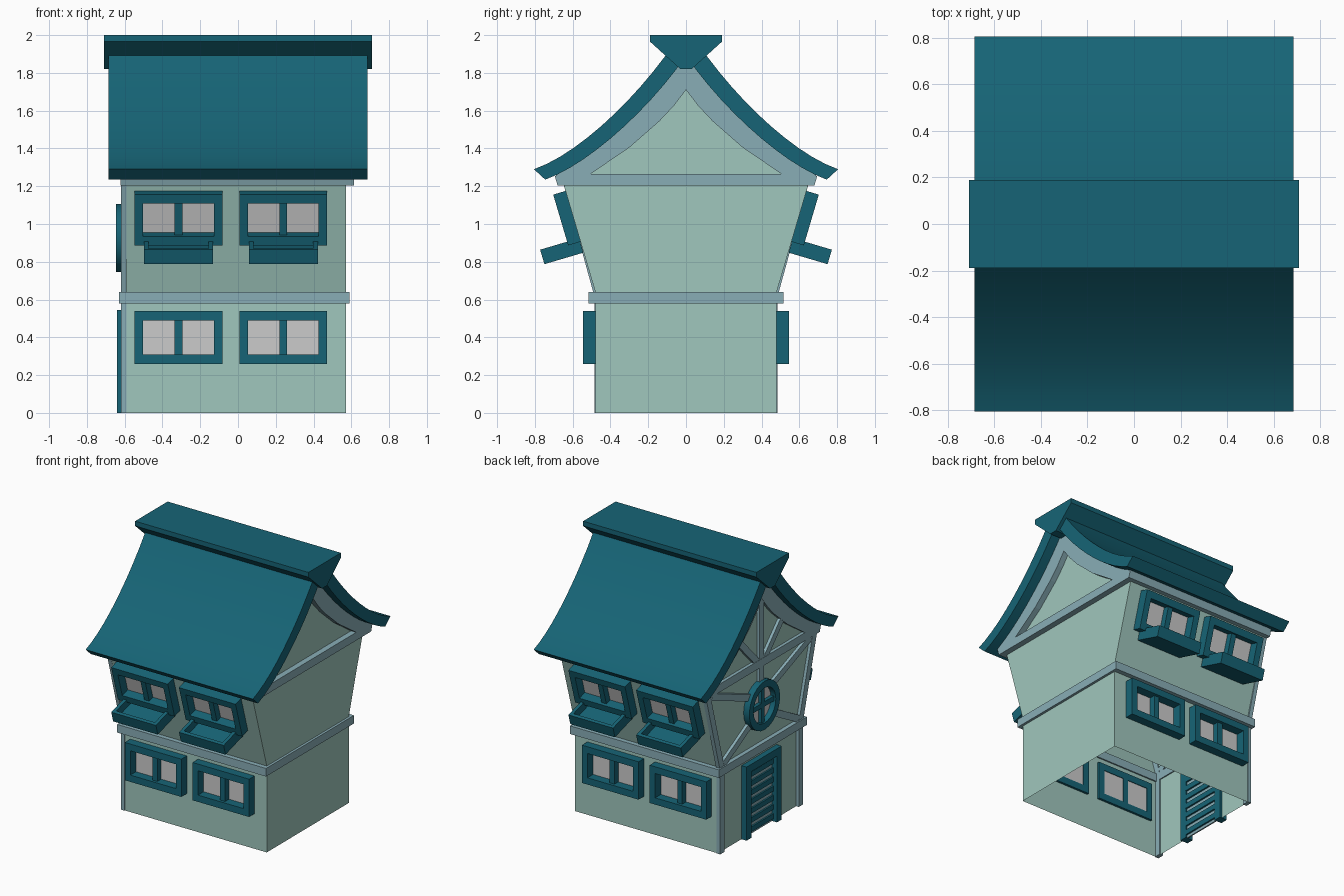
import bpy, bmesh, math
from mathutils import Vector, Matrix
from mathutils.geometry import interpolate_bezier

if "Cube" in bpy.data.objects:
    bpy.data.objects.remove(bpy.data.objects["Cube"])


def colour(name, rgb):
    m = bpy.data.materials.new(name)
    m.diffuse_color = (*rgb, 1)
    m.use_nodes = True
    m.node_tree.nodes["Principled BSDF"].inputs["Base Color"].default_value = m.diffuse_color
    return m


WALL = colour("plaster", (0.35, 0.57, 0.51))
TEAL = colour("teal", (0.008, 0.127, 0.18))
TRIM = colour("timber", (0.25, 0.42, 0.47))


def finish(name, bm, mat, smooth=False):
    bmesh.ops.recalc_face_normals(bm, faces=bm.faces)
    me = bpy.data.meshes.new(name)
    bm.to_mesh(me)
    bm.free()
    if mat:
        me.materials.append(mat)
    ob = bpy.data.objects.new(name, me)
    bpy.context.collection.objects.link(ob)
    if smooth:
        bpy.ops.object.select_all(action='DESELECT')
        ob.select_set(True)
        bpy.context.view_layer.objects.active = ob
        bpy.ops.object.shade_smooth_by_angle(angle=math.radians(30))
    return ob


def boxes(name, mat, spans, place=lambda v: v):
    """Boxes from (x0, x1, y0, y1, z0, z1), each corner mapped by place."""
    bm = bmesh.new()
    for x0, x1, y0, y1, z0, z1 in spans:
        for v in bmesh.ops.create_cube(bm, size=1)['verts']:
            c = v.co
            v.co = place(Vector((x1 if c.x > 0 else x0, y1 if c.y > 0 else y0,
                                 z1 if c.z > 0 else z0)))
    return finish(name, bm, mat)


def prism(name, mat, polys, x0, x1, smooth=False):
    """Extrude (y, z) outlines along x; a flat sheet when x0 == x1."""
    bm = bmesh.new()
    for poly in polys:
        face = bm.faces.new([bm.verts.new((x0, y, z)) for y, z in poly])
        if x0 != x1:
            ext = bmesh.ops.extrude_face_region(bm, geom=[face], use_keep_orig=True)
            for e in ext['geom']:
                if isinstance(e, bmesh.types.BMVert):
                    e.co.x = x1
    return finish(name, bm, mat, smooth)


def curve(*pts, n=12):
    pts = [Vector((y, z, 0)) for y, z in pts]
    return [(p.x, p.y) for p in interpolate_bezier(*pts, n)]


def mirror(poly):
    return [(-y, z) for y, z in reversed(poly)]


# Roof shell with upswept eaves, and the ridge cap
outer = curve((0.805, 1.29), (0.56, 1.375), (0.25, 1.68), (0.06, 1.96))
under = curve((0.745, 1.235), (0.52, 1.315), (0.20, 1.60), (0.0, 1.89))
roof = outer + mirror(outer) + mirror(under)[1:] + []
roof = outer + mirror(outer) + [(-y, z) for y, z in under] + under[-2::-1]
prism("roof", TEAL, [roof], -0.685, 0.685, True)
cap = [(0.19, 2.0), (0.19, 1.965), (0.03, 1.82)]
prism("ridge_cap", TEAL, [cap + mirror(cap)], -0.71, 0.71)

# End walls: plain on the right, door opening on the left
side = [(0.48, 0), (0.48, 0.64), (0.66, 1.25)] + under[3:]
end = side + mirror(side)[1:]
prism("right_wall", WALL, [end], 0.572, 0.572)
door_hole = [(-0.16, 0), (-0.16, 0.5), (0.16, 0.5), (0.16, 0)]
prism("left_wall", WALL, [end + door_hole], -0.598, -0.598)

# Front and back walls as sheets with window openings
xs = [-0.598, -0.51, -0.12, 0.045, 0.435, 0.572]
zs = [0, 0.305, 0.495, 0.64, 0.945, 1.135, 1.25]
for s, label in ((-1, "front"), (1, "back")):
    bm = bmesh.new()
    grid = [[bm.verts.new((x, s * (0.48 + max(0, z - 0.64) * 0.295), z)) for x in xs]
            for z in zs]
    for r in range(len(zs) - 1):
        for c in range(len(xs) - 1):
            if not (r in (1, 4) and c in (1, 3)):
                bm.faces.new((grid[r][c], grid[r][c + 1],
                              grid[r + 1][c + 1], grid[r + 1][c]))
    finish(label + "_wall", bm, WALL)

# Windows: frame, mullion, panes, and a planter tray on the tilted upper ones
for s, label in ((-1, "front"), (1, "back")):
    for level, w, zc, th in (("lower", 0.478, 0.40, 0), ("upper", 0.60, 1.04, 0.287)):
        for xc in (-0.315, 0.24):
            def place(v):
                return Vector((xc + v.x,
                               s * (w + v.y * math.cos(th) + v.z * math.sin(th)),
                               zc - v.y * math.sin(th) + v.z * math.cos(th)))
            name = f"{label}_{level}_window"
            a, b = -0.015, 0.066
            boxes(name + "_frame", TEAL, [
                (-0.232, -0.187, a, b, -0.14, 0.14), (0.187, 0.232, a, b, -0.14, 0.14),
                (-0.187, 0.187, a, b, 0.09, 0.14), (-0.187, 0.187, a, b, -0.14, -0.09),
                (-0.02, 0.02, a, 0.045, -0.09, 0.09)], place)
            boxes(name + "_panes", None, [(-0.187, 0.187, -0.01, 0, -0.09, 0.09)], place)
            if level == "upper":
                boxes(f"{label}_planter", TEAL, [
                    (-0.183, 0.183, 0, 0.215, -0.2, -0.175),
                    (-0.183, 0.183, 0.19, 0.215, -0.175, -0.12),
                    (-0.183, 0.183, 0, 0.02, -0.175, -0.12),
                    (-0.183, -0.158, 0.02, 0.19, -0.175, -0.12),
                    (0.158, 0.183, 0.02, 0.19, -0.175, -0.12)], place)

# Floor band and eave band running around the house
boxes("floor_band", TRIM, [
    (-0.63, 0.59, -0.515, -0.47, 0.58, 0.64), (-0.63, 0.59, 0.47, 0.515, 0.58, 0.64),
    (-0.63, -0.59, -0.47, 0.47, 0.58, 0.64), (0.56, 0.59, -0.47, 0.47, 0.58, 0.64)])
eave = [(0.635, 1.205), (0.68, 1.205), (0.695, 1.255), (0.65, 1.255)]
prism("eave_band", TRIM, [eave, mirror(eave)], -0.62, 0.615)

# Gable trim following the roof curve
inner = [(0, 1.71), (0.065, 1.625), (0.14, 1.545), (0.30, 1.405), (0.505, 1.265), (0.66, 1.235)]
barge = under[1:] + inner
tie = [(-0.68, 1.205), (0.68, 1.205), (0.69, 1.265), (-0.69, 1.265)]
for label, x0, x1 in (("right", 0.56, 0.615), ("left", -0.622, -0.58)):
    prism(label + "_gable_trim", TRIM, [barge, mirror(barge), tie], x0, x1)


# Half timbering on the left end
def beam(p, q, width=0.05):
    p, q = Vector(p), Vector(q)
    n = (q - p).normalized().orthogonal() * width / 2
    return [tuple(p + n), tuple(q + n), tuple(q - n), tuple(p - n)]


half = [beam((0.46, 0), (0.46, 0.6)), beam((0.46, 0.62), (0.625, 1.22)),
        beam((0.44, 0.65), (0.11, 0.83)), beam((0.58, 1.2), (0.12, 1.02)),
        beam((0.03, 1.24), (0.24, 1.46))]
prism("left_timbers", TRIM, half + [mirror(p) for p in half]
      + [beam((0, 1.09), (0, 1.73))], -0.62, -0.59)

# Round window with a cross
bm = bmesh.new()
ring = [bm.verts.new((x, 0, 0.925 + r)) for x, r in
        ((-0.645, 0.18), (-0.59, 0.18), (-0.59, 0.13), (-0.645, 0.13))]
edges = [bm.edges.new((ring[i], ring[(i + 1) % 4])) for i in range(4)]
bmesh.ops.spin(bm, geom=ring + edges, cent=(0, 0, 0.925), axis=(1, 0, 0),
               angle=math.tau, steps=24)
bmesh.ops.remove_doubles(bm, verts=bm.verts, dist=1e-4)
finish("round_window_ring", bm, TEAL, True)
boxes("round_window_cross", TEAL, [(-0.632, -0.59, -0.018, 0.018, 0.79, 1.06),
                                   (-0.632, -0.59, -0.135, 0.135, 0.907, 0.943)])
disc = [(0.14 * math.cos(i * math.tau / 24), 0.925 + 0.14 * math.sin(i * math.tau / 24))
        for i in range(24)]
prism("round_window_pane", None, [disc], -0.605, -0.6)

# Slatted door with its frame
boxes("door_frame", TEAL, [(-0.64, -0.58, -0.205, -0.15, 0, 0.545),
                           (-0.64, -0.58, 0.15, 0.205, 0, 0.545),
                           (-0.64, -0.58, -0.15, 0.15, 0.49, 0.545)])
boxes("door_panel", TRIM, [(-0.6, -0.59, -0.15, 0.15, 0, 0.49)])
boxes("door_slats", TEAL, [(-0.612, -0.578, -0.15, 0.15, 0.02 + i * 0.068, 0.058 + i * 0.068)
                           for i in range(7)])
